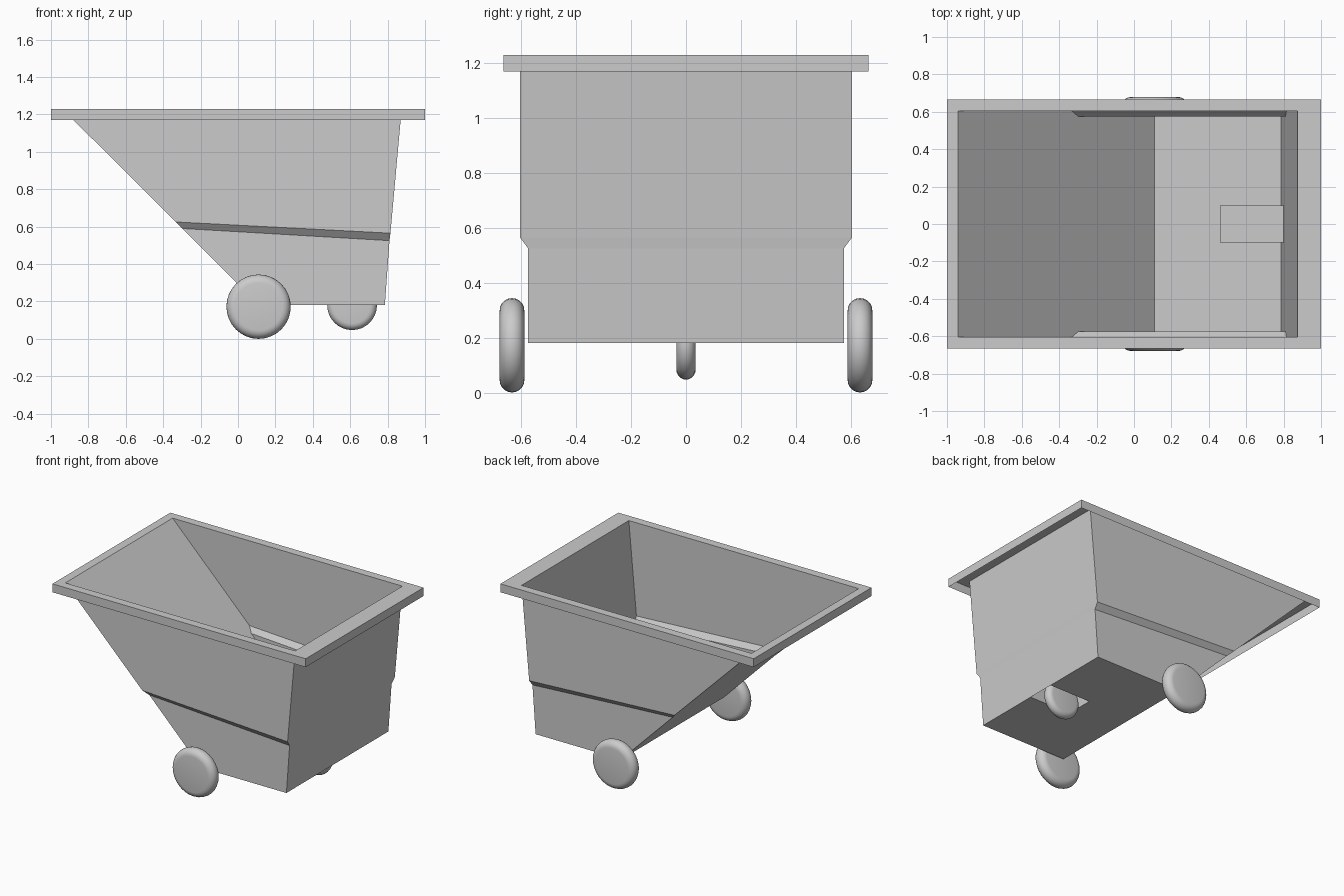
import bpy, bmesh, math
from mathutils import Matrix, Vector

cube = bpy.data.objects.get("Cube")
if cube:
    bpy.data.objects.remove(cube)

grey = bpy.data.materials.new("light grey")
grey.use_nodes = True
grey.diffuse_color = (0.6, 0.6, 0.6, 1)
grey.node_tree.nodes["Principled BSDF"].inputs["Base Color"].default_value = (0.6, 0.6, 0.6, 1)


def finish(name, bm):
    mesh = bpy.data.meshes.new(name)
    bm.to_mesh(mesh)
    bm.free()
    obj = bpy.data.objects.new(name, mesh)
    bpy.context.collection.objects.link(obj)
    mesh.materials.append(grey)
    return obj


def loft(bm, rings):
    """Skin four-cornered rings (left x, left z, right x, right z, half depth), listed top down."""
    loops = [[bm.verts.new(p) for p in ((xl, -y, zl), (xr, -y, zr), (xr, y, zr), (xl, y, zl))]
             for xl, zl, xr, zr, y in rings]
    for upper, lower in zip(loops, loops[1:]):
        for i in range(4):
            j = (i + 1) % 4
            bm.faces.new((upper[i], lower[i], lower[j], upper[j]))
    return loops


FLOOR, TOP, LIP = 0.18, 1.23, 1.17
POCKET_X, POCKET_Y, POCKET_TOP = 0.46, 0.10, 0.38

# Thin-walled hopper with a sloping end and a step in the side walls
bm = bmesh.new()
loft(bm, [(-0.94, TOP, 0.875, TOP, 0.605),
          (-0.333, 0.625, 0.815, 0.565, 0.605),
          (-0.298, 0.59, 0.81, 0.525, 0.575),
          (0.11, FLOOR, 0.785, FLOOR, 0.575)])
# Floor with a notch left open for the caster pocket
half = [(0.11, 0.575), (0.785, 0.575), (0.785, POCKET_Y), (POCKET_X, POCKET_Y)]
outline = half + [(x, -y) for x, y in reversed(half)]
bm.faces.new([bm.verts.new((x, y, FLOOR)) for x, y in outline])
bmesh.ops.remove_doubles(bm, verts=bm.verts, dist=0.0001)
finish("hopper", bm)

# Rim: flat flange with a short skirt, open underneath
bm = bmesh.new()
loft(bm, [(-0.94, TOP, 0.875, TOP, 0.605),
          (-1, TOP, 1, TOP, 0.665),
          (-1, LIP, 1, LIP, 0.665)])
finish("rim", bm)

# Pocket over the caster, open below
bm = bmesh.new()
loops = loft(bm, [(POCKET_X, POCKET_TOP, 0.799, POCKET_TOP, POCKET_Y),
                  (POCKET_X, FLOOR, 0.785, FLOOR, POCKET_Y)])
bm.faces.new(loops[0])
finish("caster_pocket", bm)


def wheel(name, centre, radius, half_width):
    """Disc with a fully rounded tread, spun around the y axis."""
    bm = bmesh.new()
    steps = 10
    flat = radius - half_width
    profile = [(0, half_width)]
    for i in range(steps + 1):
        a = math.pi * (0.5 - i / steps)
        profile.append((flat + half_width * math.cos(a), half_width * math.sin(a)))
    profile.append((0, -half_width))
    verts = [bm.verts.new((r, y, 0)) for r, y in profile]
    edges = [bm.edges.new(pair) for pair in zip(verts, verts[1:])]
    bmesh.ops.spin(bm, geom=verts + edges, cent=(0, 0, 0), axis=(0, 1, 0),
                   angle=math.tau, steps=32)
    bmesh.ops.remove_doubles(bm, verts=bm.verts, dist=0.0001)
    bmesh.ops.recalc_face_normals(bm, faces=bm.faces)
    bmesh.ops.transform(bm, matrix=Matrix.Translation(Vector(centre)), verts=bm.verts)
    for face in bm.faces:
        face.smooth = True
    finish(name, bm)


# Two large side wheels and one small caster
for side, label in ((-1, "front"), (1, "back")):
    wheel(label + "_wheel", (0.11, side * 0.634, 0.172), 0.172, 0.045)
wheel("caster_wheel", (0.61, 0, FLOOR), 0.133, 0.035)
